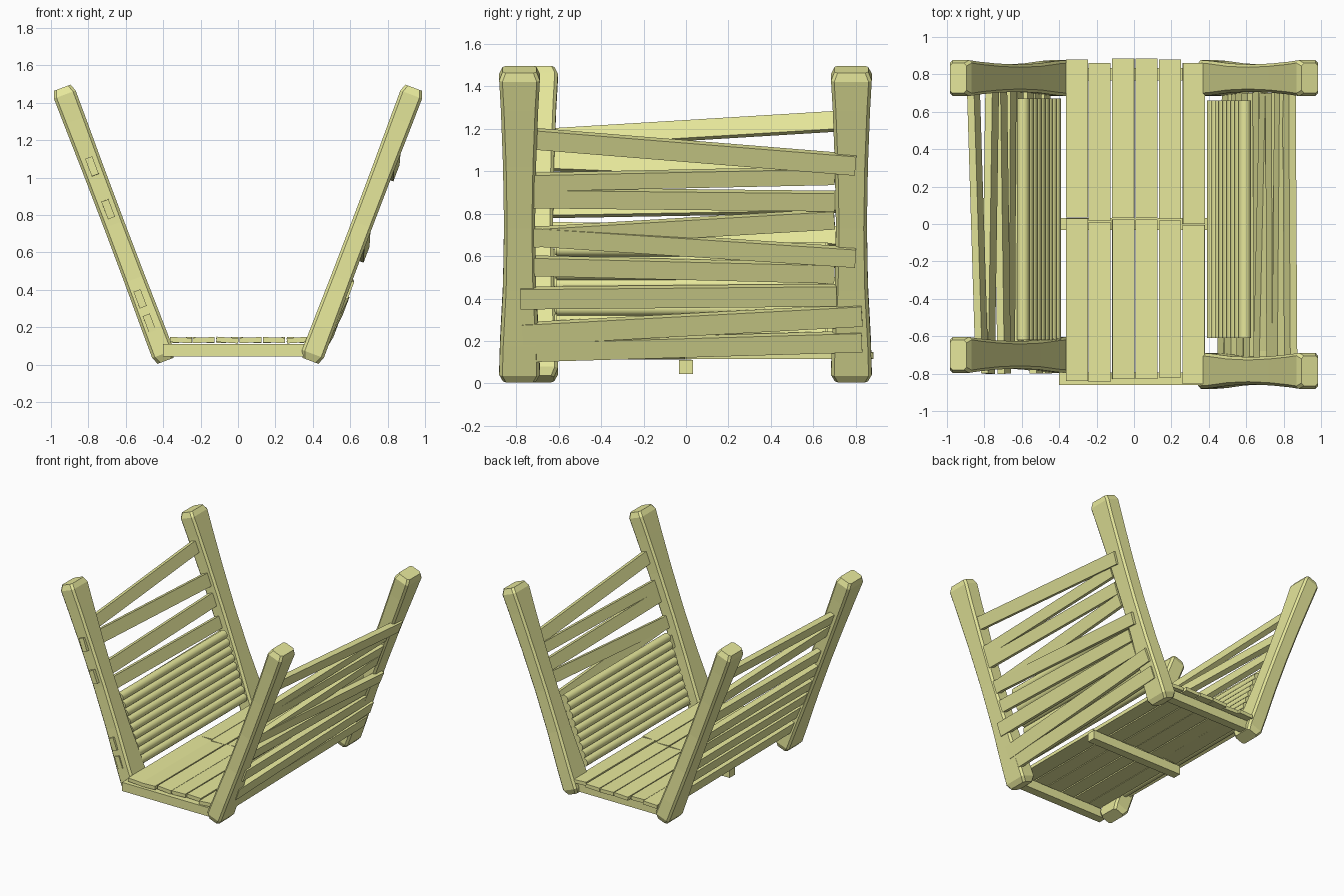
import bpy, bmesh, math
from mathutils import Vector, Matrix

if "Cube" in bpy.data.objects:
    bpy.data.objects.remove(bpy.data.objects["Cube"])

wood = bpy.data.materials.new("pale_wood")
wood.diffuse_color = (0.80, 0.81, 0.33, 1)
wood.use_nodes = True
wood.node_tree.nodes["Principled BSDF"].inputs["Base Color"].default_value = wood.diffuse_color

BOT, TOP = Vector((0.387, 0, 0.02)), Vector((0.94, 0, 1.48))
AXIS = (TOP - BOT).normalized()
OUT = Vector((AXIS.z, 0, -AXIS.x))       # outward normal of the +x side


def finish(bm, name):
    bmesh.ops.recalc_face_normals(bm, faces=bm.faces)
    me = bpy.data.meshes.new(name)
    bm.to_mesh(me)
    bm.free()
    ob = bpy.data.objects.new(name, me)
    me.materials.append(wood)
    bpy.context.collection.objects.link(ob)
    return ob


def loft(rings, name):
    bm = bmesh.new()
    vs = [[bm.verts.new(p) for p in r] for r in rings]
    n = len(vs[0])
    for a, b in zip(vs, vs[1:]):
        for i in range(n):
            bm.faces.new((a[i], a[(i + 1) % n], b[(i + 1) % n], b[i]))
    bm.faces.new(vs[0])
    bm.faces.new(vs[-1])
    return finish(bm, name)


def side_point(side, z, y, off=0.0):
    """Point on the leaning plane of a side at height z, pushed outward by off."""
    p = BOT + AXIS * ((z - BOT.z) / AXIS.z) + OUT * off
    return Vector((side * p.x, y, p.z))


def mirror(v, side):
    return Vector((side * v.x, v.y, v.z))


def bar(a, b, up, wide, high, name, roll=0.0):
    """Rectangular board from a to b."""
    d = (b - a).normalized()
    u = (up - d * up.dot(d)).normalized()
    u = Matrix.Rotation(roll, 3, d) @ u
    w = d.cross(u)
    c = [(-1, -1), (1, -1), (1, 1), (-1, 1)]
    return loft([[p + w * (s * wide / 2) + u * (t * high / 2) for s, t in c]
                 for p in (a, b)], name)


# leaning posts, waisted in the middle, chamfered
def post(side, y, name):
    length = (TOP - BOT).length
    sections = [(0, .045, .078), (.025, .062, .096), (.12, .061, .092), (.3, .058, .078),
                (.5, .057, .073), (.7, .058, .078), (.88, .061, .088),
                (.975, .062, .096), (1, .048, .080)]
    ch = 0.015
    rings = []
    for t, hx, hy in sections:
        c = BOT + AXIS * (length * t)
        pts = [(hx - ch, -hy), (hx, -hy + ch), (hx, hy - ch), (hx - ch, hy),
               (-hx + ch, hy), (-hx, hy - ch), (-hx, -hy + ch), (-hx + ch, -hy)]
        rings.append([mirror(c + OUT * p + Vector((0, y + q, 0)), side) for p, q in pts])
    loft(rings, name)


post(-1, -0.70, "front_left_post")
post(-1, 0.78, "back_left_post")
post(1, -0.785, "front_right_post")
post(1, 0.78, "back_right_post")

# cross beams under the floor
for name, y in (("front", -0.827), ("middle", 0.0), ("back", 0.80)):
    bar(Vector((-0.40, y, 0.077)), Vector((0.40, y, 0.077)), Vector((0, 0, 1)),
        0.066, 0.068, name + "_cross_beam")

# floor planks: x, front end, split, back end, roll in degrees
planks = [(-.305, -.84, .03, .88, 3), (-.185, -.845, .01, .86, -2),
          (-.057, -.83, .025, .885, 4), (.067, -.83, .025, .885, -2),
          (.192, -.82, .02, .88, 2), (.32, -.855, -.005, .86, -4)]
for i, (x, y0, ys, y1, r) in enumerate(planks):
    for part, a, b, s in (("front", y0, ys, 1), ("back", ys + .006, y1, -.7)):
        bar(Vector((x, a, 0.131)), Vector((x, b, 0.131)), Vector((0, 0, 1)),
            0.118, 0.028, f"floor_plank_{part}_{i}", math.radians(r * s))

# side slats: front z, back z, front y, back y, front offset, back offset, width
right_slats = [(1.16, 1.05, -.71, .80, .02, .055, .095), (.96, .99, -.72, .70, .03, .03, .08),
               (.885, .87, -.72, .70, .03, .03, .09), (.70, .785, -.72, .70, .03, .03, .09),
               (.705, .615, -.72, .80, .03, .06, .09), (.565, .53, -.72, .70, .03, .03, .09),
               (.42, .43, -.78, .71, .05, .04, .10), (.25, .34, -.77, .83, .045, .055, .10),
               (.165, .215, -.77, .83, .04, .05, .095)]
left_slats = [(1.15, 1.24, -.70, .72, 0, .01, .09), (1.06, 1.0, -.80, .72, 0, 0, .10),
              (.83, .86, -.80, .72, 0, .01, .10), (.72, .70, -.70, .72, .02, .02, .09),
              (.59, .60, -.70, .72, .02, .02, .09), (.48, .46, -.70, .72, .02, .02, .09),
              (.355, .35, -.80, .72, .01, .02, .095), (.225, .22, -.80, .72, .01, .02, .095)]
for side, label, slats in ((1, "right", right_slats), (-1, "left", left_slats)):
    for i, (z0, z1, y0, y1, o0, o1, w) in enumerate(slats):
        bar(side_point(side, z0, y0, o0), side_point(side, z1, y1, o1),
            mirror(AXIS, side), 0.04, w, f"{label}_slat_{i}")

# rows of round poles lining the lower inside of each side
N, R = 9, 0.033
for side, label, y0, y1 in ((-1, "left", -.62, .67), (1, "right", -.61, .66)):
    for i in range(N):
        z = 0.175 + i * 0.056
        rings = []
        for y in (y0, y1):
            c = side_point(side, z, y, -0.025)
            rings.append([c + Vector((R * math.cos(k * math.tau / 12), 0,
                                      R * math.sin(k * math.tau / 12))) for k in range(12)])
        ob = loft(rings, f"{label}_lining_pole_{i}")
        bpy.ops.object.select_all(action='DESELECT')
        ob.select_set(True)
        bpy.context.view_layer.objects.active = ob
        bpy.ops.object.shade_smooth_by_angle(angle=math.radians(40))
